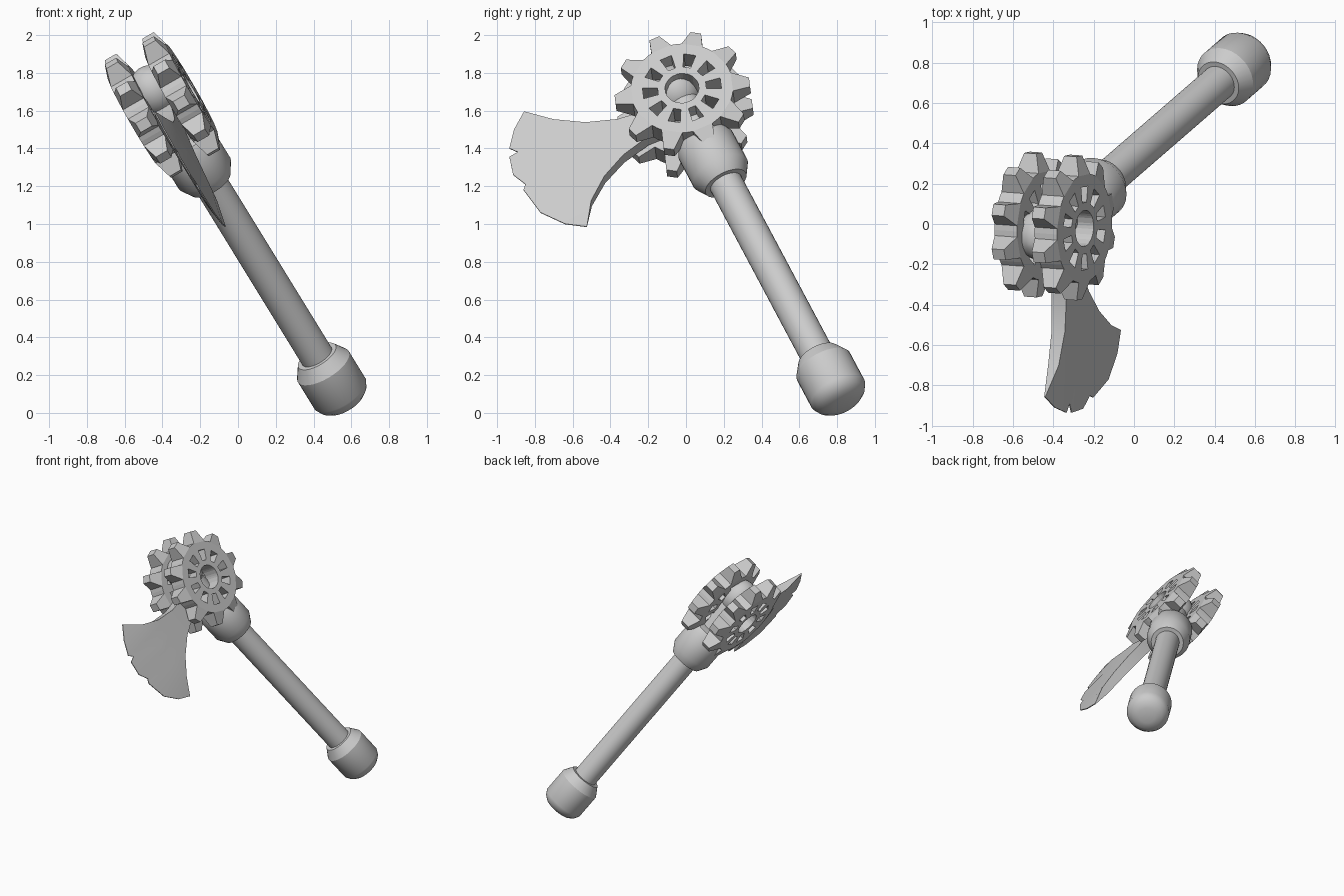
import bpy, bmesh, math
from mathutils import Vector, Matrix

if "Cube" in bpy.data.objects:
    bpy.data.objects.remove(bpy.data.objects["Cube"])

# Tilted frame of the axe: E towards the blade, A along the gear axle, D up the shaft
M = Vector((-0.40, -0.01, 1.63))
D = Vector((-0.615, -0.533, 1)).normalized()
A = Vector((0.87, -0.06, 0.49))
A = (A - D * A.dot(D)).normalized()
E = A.cross(D)
FRAME = Matrix.Translation(M) @ Matrix((E, A, D)).transposed().to_4x4()

steel = bpy.data.materials.new("plain_grey")
steel.diffuse_color = (0.6, 0.6, 0.6, 1)
steel.use_nodes = True
steel.node_tree.nodes["Principled BSDF"].inputs["Base Color"].default_value = steel.diffuse_color


def finish(name, bm, offset=0.0, angle=None):
    bmesh.ops.recalc_face_normals(bm, faces=bm.faces)
    me = bpy.data.meshes.new(name)
    bm.to_mesh(me)
    bm.free()
    me.materials.append(steel)
    ob = bpy.data.objects.new(name, me)
    bpy.context.collection.objects.link(ob)
    ob.matrix_world = FRAME @ Matrix.Translation((0, offset, 0))
    if angle:
        bpy.ops.object.select_all(action='DESELECT')
        ob.select_set(True)
        bpy.context.view_layer.objects.active = ob
        bpy.ops.object.shade_smooth_by_angle(angle=math.radians(angle))
    return ob


def slab(name, pts, cells, offset=0.0, angle=None):
    """Flat cells thickened both ways; pts maps key -> (e, d, half thickness)."""
    bm = bmesh.new()
    used = {k for c in cells for k in c}
    front = {k: bm.verts.new((pts[k][0], pts[k][2], pts[k][1])) for k in used}
    back = {k: bm.verts.new((pts[k][0], -pts[k][2], pts[k][1])) for k in used}
    edges = {(c[i], c[(i + 1) % len(c)]) for c in cells for i in range(len(c))}
    for c in cells:
        bm.faces.new([front[k] for k in c])
        bm.faces.new([back[k] for k in reversed(c)])
    for a, b in edges:
        if (b, a) not in edges:
            bm.faces.new((front[a], back[a], back[b], front[b]))
    return finish(name, bm, offset, angle)


def turned(name, profile, sides=32, angle=30):
    """Solid of revolution around the shaft; profile of (radius, height)."""
    bm = bmesh.new()
    rings = [[bm.verts.new((r * math.cos(2 * math.pi * i / sides),
                            r * math.sin(2 * math.pi * i / sides), h))
              for i in range(sides)] for r, h in profile]
    for lo, hi in zip(rings, rings[1:]):
        for i in range(sides):
            j = (i + 1) % sides
            bm.faces.new((lo[i], lo[j], hi[j], hi[i]))
    bm.faces.new(rings[0][::-1])
    bm.faces.new(rings[-1])
    return finish(name, bm, 0, angle)


# Shaft, pommel, collar and the domed core between the gears
turned("shaft", [(0.09, -1.80), (0.09, 0.1)])
turned("pommel", [(0.06, -2.045), (0.11, -2.03), (0.14, -2.005), (0.158, -1.97),
                  (0.158, -1.785), (0.115, -1.715), (0.08, -1.715)])
turned("collar", [(0.085, -0.535), (0.12, -0.535), (0.16, -0.465),
                  (0.16, -0.28), (0.14, -0.235), (0.08, -0.21)])
turned("core", [(0.13 * math.cos(t), 0.1 + 0.14 * math.sin(t))
                for t in (math.radians(-85 + 17 * i) for i in range(11))])

# Gears: ten sectors, each with a window cell left open and a tapered tooth
TEETH, THICK = 10, 0.064
RINGS = [(0.09, 9), (0.13, 9), (0.21, 9), (0.272, 12), (0.36, 4.5)]
pts, cells = {}, []
for s in range(TEETH):
    for r, (rad, half) in enumerate(RINGS):
        for c, off in enumerate((-18, -half, half)):
            t = math.radians(36 * s + off)
            h = 0.035 if r == 4 else THICK
            pts[(r, 3 * s + c)] = (rad * math.sin(t), rad * math.cos(t), h)
    for r in range(4):
        for c in range(3):
            is_window = r == 1 and c == 1
            beside_tooth = r == 3 and c != 1
            if not (is_window or beside_tooth):
                i, j = 3 * s + c, (3 * s + c + 1) % (3 * TEETH)
                cells.append(((r, i), (r + 1, i), (r + 1, j), (r, j)))
for name, side in (("outer_gear", 1), ("inner_gear", -1)):
    slab(name, pts, cells, side * 0.115)

# Blade: stations from the root out to the notched cutting edge, as (y, z)
UPPER = [(-0.08, 1.63), (-0.22, 1.575), (-0.36, 1.535), (-0.53, 1.52), (-0.70, 1.54)]
LOWER = [(-0.05, 1.50), (-0.20, 1.44), (-0.33, 1.345), (-0.43, 1.235), (-0.50, 1.11)]
EDGE = [(-0.857, 1.595), (-0.91, 1.50), (-0.935, 1.40), (-0.89, 1.38), (-0.935, 1.355),
        (-0.915, 1.26), (-0.85, 1.21), (-0.86, 1.18), (-0.77, 1.06), (-0.64, 1.0),
        (-0.525, 0.985)]
HALF = [0.045, 0.045, 0.042, 0.038, 0.03, 0.003]


def on_blade_plane(y, z, half):
    dy, dz = y - M.y, z - M.z
    v = Vector((-(A.y * dy + A.z * dz) / A.x, dy, dz))
    return v.dot(E), v.dot(D), half


n = len(EDGE)
stations = [[Vector(u).lerp(Vector(l), k / (n - 1)) for k in range(n)]
            for u, l in zip(UPPER, LOWER)] + [EDGE]
pts = {(i, k): on_blade_plane(p[0], p[1], HALF[i])
       for i, row in enumerate(stations) for k, p in enumerate(row)}
cells = [((i, k), (i + 1, k), (i + 1, k + 1), (i, k + 1))
         for i in range(len(stations) - 1) for k in range(n - 1)]
slab("blade", pts, cells, 0, 30)
